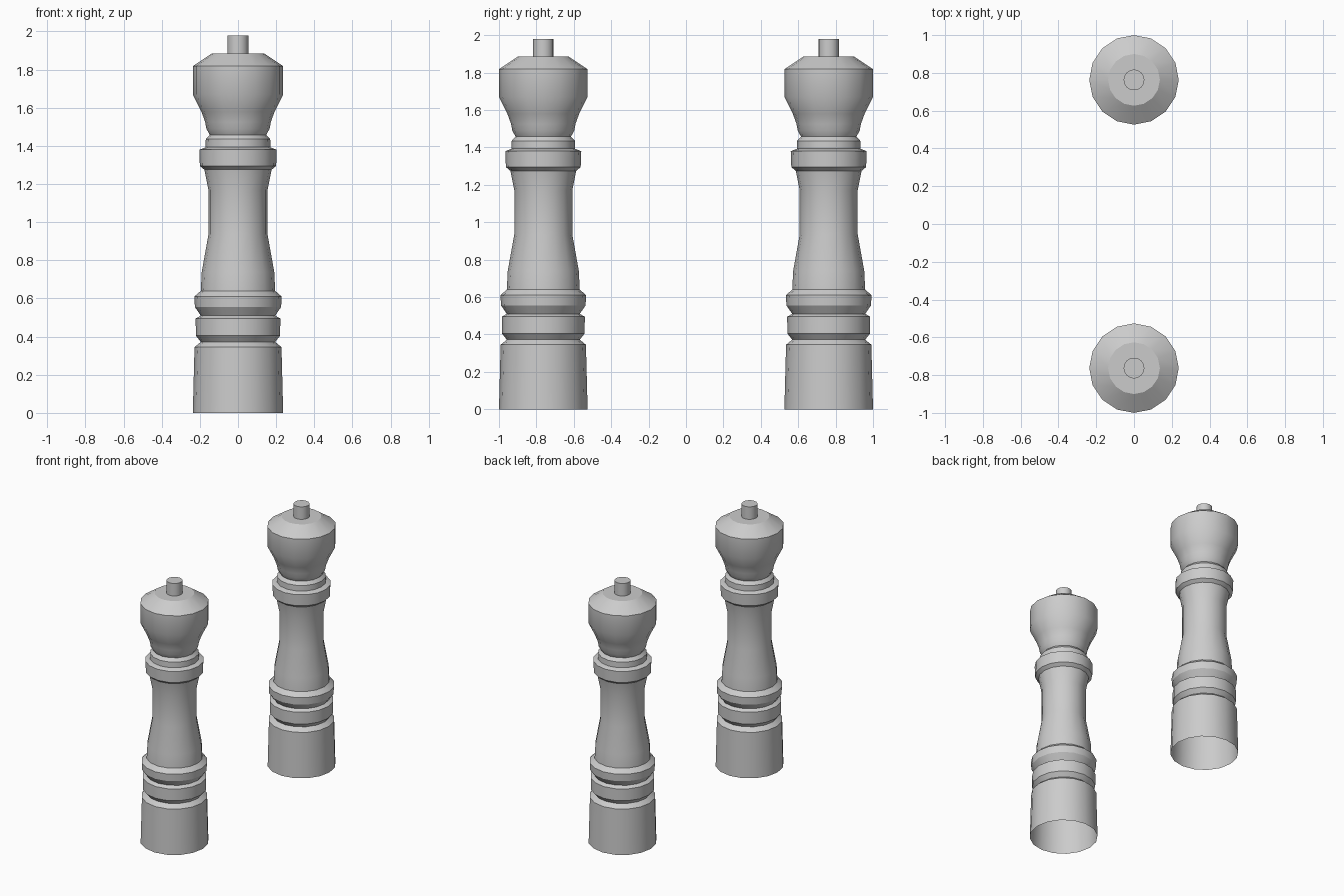
import bpy
import bmesh
from math import cos, sin, tau, radians

cube = bpy.data.objects.get("Cube")
if cube:
    bpy.data.objects.remove(cube, do_unlink=True)

SIDES = 16
SPACING = 0.763

grey = bpy.data.materials.new("plain grey")
grey.use_nodes = True
grey.diffuse_color = (0.6, 0.6, 0.6, 1)
grey.node_tree.nodes["Principled BSDF"].inputs["Base Color"].default_value = (0.6, 0.6, 0.6, 1)


def turned(name, profile, y):
    """Lathe a (radius, height) profile, open below and capped on top."""
    bm = bmesh.new()
    rings = [[bm.verts.new((r * cos(tau * i / SIDES), r * sin(tau * i / SIDES), z))
              for i in range(SIDES)] for r, z in profile]
    for low, high in zip(rings, rings[1:]):
        for i in range(SIDES):
            j = (i + 1) % SIDES
            bm.faces.new((low[i], low[j], high[j], high[i]))
    bm.faces.new(rings[-1])
    mesh = bpy.data.meshes.new(name)
    bm.to_mesh(mesh)
    bm.free()
    mesh.materials.append(grey)
    obj = bpy.data.objects.new(name, mesh)
    obj.location.y = y
    bpy.context.collection.objects.link(obj)
    bpy.ops.object.select_all(action="DESELECT")
    obj.select_set(True)
    bpy.context.view_layer.objects.active = obj
    bpy.ops.object.shade_smooth_by_angle(angle=radians(30))


# Base, two grooved rings, waisted shaft and collar
body = [(0.237, 0), (0.228, 0.345), (0.195, 0.372), (0.221, 0.405),
        (0.222, 0.495), (0.195, 0.51), (0.226, 0.555), (0.229, 0.61),
        (0.195, 0.64), (0.19, 0.74), (0.155, 0.935), (0.155, 1.17),
        (0.176, 1.275), (0.2, 1.295), (0.203, 1.38), (0.17, 1.393)]
# Narrow neck ring flaring into the bulbous cap
head = [(0.17, 1.393), (0.169, 1.435), (0.148, 1.458), (0.166, 1.49),
        (0.172, 1.525), (0.192, 1.58), (0.237, 1.67), (0.237, 1.818),
        (0.137, 1.885)]
knob = [(0.055, 1.885), (0.055, 1.98)]

for place, y in (("front", -SPACING), ("back", SPACING)):
    turned(place + "_mill_body", body, y)
    turned(place + "_mill_head", head, y)
    turned(place + "_mill_knob", knob, y)
